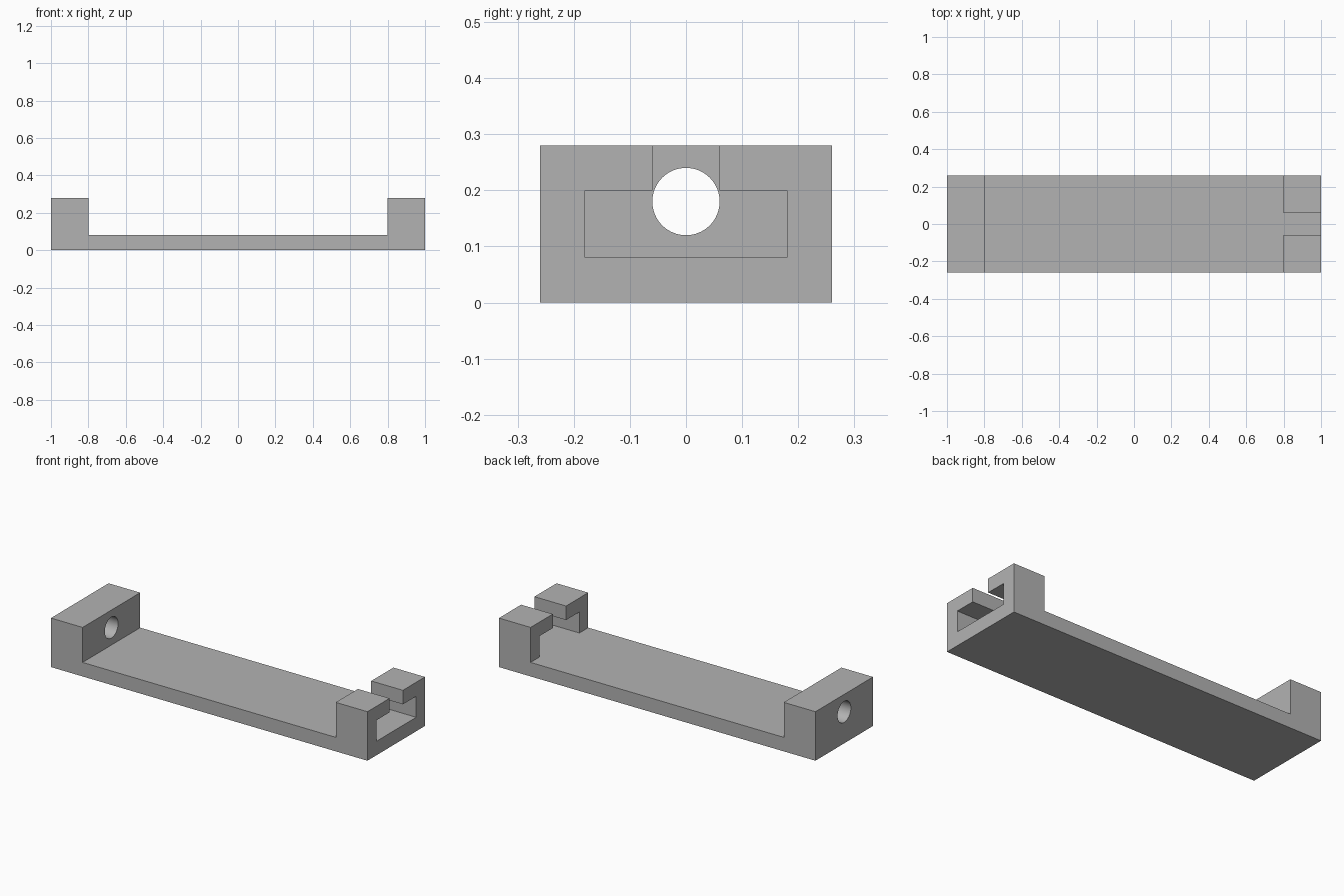
import bpy
import bmesh
from math import radians
from mathutils import Matrix, Vector

default = bpy.data.objects.get("Cube")
if default:
    bpy.data.objects.remove(default, do_unlink=True)

grey = bpy.data.materials.new("plain grey")
grey.use_nodes = True
colour = (0.45, 0.45, 0.45, 1)
grey.diffuse_color = colour
grey.node_tree.nodes["Principled BSDF"].inputs["Base Color"].default_value = colour


def add_object(name, bm):
    bmesh.ops.recalc_face_normals(bm, faces=bm.faces)
    mesh = bpy.data.meshes.new(name)
    bm.to_mesh(mesh)
    bm.free()
    mesh.materials.append(grey)
    obj = bpy.data.objects.new(name, mesh)
    bpy.context.collection.objects.link(obj)
    return obj


def extrude_profile(name, points, direction):
    """Extrude a closed outline of 3D points along a direction."""
    bm = bmesh.new()
    face = bm.faces.new([bm.verts.new(p) for p in points])
    new = bmesh.ops.extrude_face_region(bm, geom=[face])["geom"]
    verts = [g for g in new if isinstance(g, bmesh.types.BMVert)]
    bmesh.ops.translate(bm, verts=verts, vec=Vector(direction))
    return add_object(name, bm)


def cut(target, cutter):
    cutter.hide_render = True
    mod = target.modifiers.new("cut", 'BOOLEAN')
    mod.operation = 'DIFFERENCE'
    mod.solver = 'EXACT'
    mod.object = cutter
    bpy.context.view_layer.objects.active = target
    bpy.ops.object.modifier_apply(modifier=mod.name)
    bpy.data.objects.remove(cutter, do_unlink=True)


# Base plate with a raised block at each end
half_width, floor, top, inner = 0.26, 0.08, 0.28, 0.8
right = [(0.0, floor), (inner, floor), (inner, top), (1, top), (1, 0)]
outline = right[1:] + [(-x, z) for x, z in reversed(right[1:])]
bracket = extrude_profile("bracket_body",
                          [(x, -half_width, z) for x, z in outline],
                          (0, 2 * half_width, 0))

# T-shaped slot through the left block, open at the top
side = [(0.18, floor), (0.18, 0.2), (0.06, 0.2), (0.06, 0.35)]
slot_outline = side + [(-y, z) for y, z in reversed(side)]
cut(bracket, extrude_profile("slot_cutter",
                             [(0.7, y, z) for y, z in slot_outline],
                             (0.4, 0, 0)))

# Round hole through the right block
bm = bmesh.new()
bmesh.ops.create_cone(bm, cap_ends=True, segments=64, radius1=0.06,
                      radius2=0.06, depth=0.4,
                      matrix=Matrix.Translation((-0.9, 0, 0.18))
                      @ Matrix.Rotation(radians(90), 4, 'Y'))
cut(bracket, add_object("hole_cutter", bm))

# Smooth hole wall, crisp corners
bpy.ops.object.select_all(action='DESELECT')
bracket.select_set(True)
bpy.context.view_layer.objects.active = bracket
bpy.ops.object.shade_smooth_by_angle(angle=radians(30))
